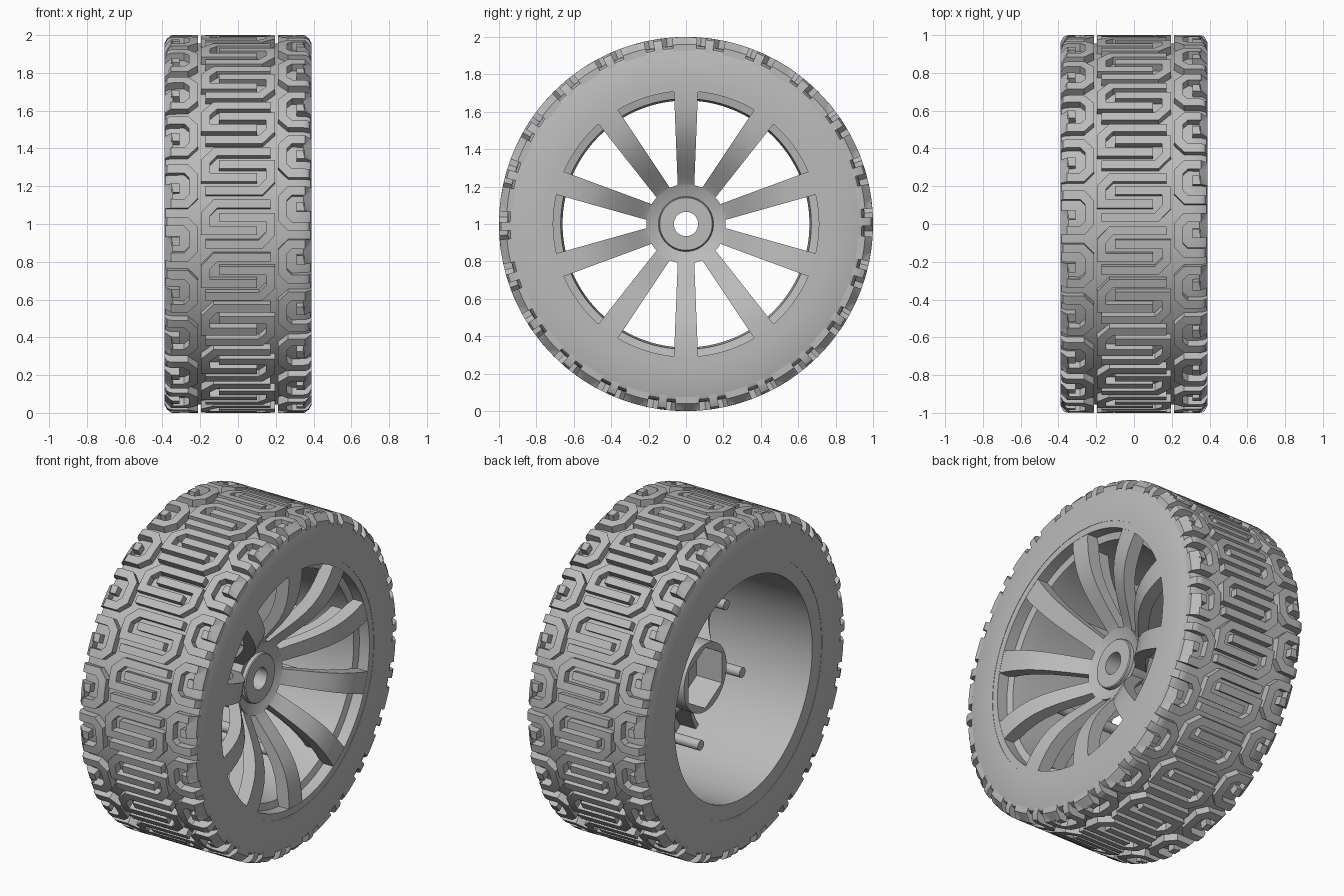
import bpy, bmesh, math
from mathutils import Vector

if "Cube" in bpy.data.objects:
    bpy.data.objects.remove(bpy.data.objects["Cube"])

GREY = (0.5, 0.5, 0.5, 1)
mat = bpy.data.materials.new("plain grey")
mat.use_nodes = True
mat.diffuse_color = GREY
mat.node_tree.nodes["Principled BSDF"].inputs["Base Color"].default_value = GREY


def polar(x, r, a):
    """Point on the wheel: x along the axle, a measured from the top."""
    return Vector((x, r * math.sin(a), 1 + r * math.cos(a)))


def finish(bm, name, angle=30):
    bmesh.ops.recalc_face_normals(bm, faces=bm.faces)
    mesh = bpy.data.meshes.new(name)
    bm.to_mesh(mesh)
    bm.free()
    mesh.materials.append(mat)
    ob = bpy.data.objects.new(name, mesh)
    bpy.context.collection.objects.link(ob)
    bpy.ops.object.select_all(action='DESELECT')
    ob.select_set(True)
    bpy.context.view_layer.objects.active = ob
    bpy.ops.object.shade_smooth_by_angle(angle=math.radians(angle))
    return ob


def loft(bm, rings, closed=False):
    """Skin rings of points; cap the ends unless the loft closes on itself."""
    rows = [[bm.verts.new(p) for p in ring] for ring in rings]
    n = len(rows[0])
    pairs = list(zip(rows, rows[1:] + rows[:1])) if closed else list(zip(rows, rows[1:]))
    for a, b in pairs:
        for i in range(n):
            j = (i + 1) % n
            bm.faces.new((a[i], a[j], b[j], b[i]))
    if not closed:
        bm.faces.new(rows[0])
        bm.faces.new(rows[-1])


def lathe(name, profile, segments=180, hexes=()):
    """Closed (x, r) profile spun round the axle; listed points become hexagons."""
    def radius(k, r, a):
        if k not in hexes:
            return r
        return r * math.cos(math.pi / 6) / math.cos(a % (math.pi / 3) - math.pi / 6)
    bm = bmesh.new()
    turns = [math.tau * i / segments for i in range(segments)]
    loft(bm, [[polar(x, radius(k, r, a), a) for a in turns]
              for k, (x, r) in enumerate(profile)], closed=True)
    return finish(bm, name)


# Tyre carcass and rim barrel
half = [(.39, .75), (.39, .925), (.383, .94), (.36, .952), (.3, .956)]
lathe("tyre_carcass", half + [(-x, r) for x, r in reversed(half)], 176)
lathe("rim_barrel", [(-.388, .66), (-.388, .752), (.388, .752), (.388, .71),
                     (.32, .71), (.31, .67), (.2, .66)])

# Tread: raised meandering strips wrapped round the carcass
REPEATS = 22
PITCH = math.tau / REPEATS
centre_hook = [(.172, .25), (-.12, .25), (-.172, .195), (-.172, .107), (.1, .107)]
shoulder_hook = [(.31, .15), (.368, .15), (.368, .235), (.275, .235), (.236, .195),
                 (.236, .085), (.275, .045), (.39, .045)]


def half_turn(path):
    return [(-x, PITCH - v) for x, v in path]


def resample(path, step=.015):
    pts = [Vector(p) for p in path]
    out = []
    for a, b in zip(pts, pts[1:]):
        n = max(1, math.ceil((b - a).length / step))
        out += [a.lerp(b, i / n) for i in range(n)]
    return out + [pts[-1]]


def tread_radius(x):
    t = min(1, max(0, (abs(x) - .345) / .045))
    return 1 - .04 * (1 - math.sqrt(1 - t * t))


def strip(bm, path, width, start):
    pts = resample(path)
    rings = []
    for i, p in enumerate(pts):
        before = (p - pts[max(i - 1, 0)]).normalized()
        after = (pts[min(i + 1, len(pts) - 1)] - p).normalized()
        t = (before + after).normalized()
        side = Vector((-t.y, t.x))
        d = after if after.length else before
        side *= width / 2 / max(.5, abs(side.dot(Vector((-d.y, d.x)))))
        l, r = p + side, p - side
        for q in (l, r):
            q.x = max(-.39, min(.39, q.x))
        rings.append([polar(l.x, .925, start + l.y), polar(l.x, tread_radius(l.x), start + l.y),
                      polar(r.x, tread_radius(r.x), start + r.y), polar(r.x, .925, start + r.y)])
    loft(bm, rings)


for name, path, width, shift in (("centre_tread", centre_hook, .046, 0),
                                 ("shoulder_tread", shoulder_hook, .048, .3)):
    bm = bmesh.new()
    for k in range(REPEATS):
        strip(bm, path, width, (k + shift) * PITCH)
        strip(bm, half_turn(path), width, (k - shift) * PITCH)
    finish(bm, name)

# Hub with a raised boss, a through hole and a hexagonal socket behind
lathe("hub", [(.15, .065), (.15, .14), (.145, .145), (.125, .147), (.135, .18), (.15, .212),
              (.1, .212), (.06, .205), (-.13, .205), (-.13, .185), (.04, .185), (.04, .065)],
      120, hexes=(9, 10))

# Ten dished spokes
SPOKES = 10
front = [(.73, .387), (.66, .386), (.6, .38), (.54, .368), (.48, .347), (.42, .315),
         (.36, .273), (.3, .224), (.25, .18), (.2, .14), (.17, .125)]


def spoke_point(x, r, offset, a):
    return polar(x, math.hypot(r, offset), a + math.atan2(offset, r))


bm = bmesh.new()
for k in range(SPOKES):
    a = math.tau * k / SPOKES
    rings = []
    for r, x in front:
        w = .044 + .02 * (r - .2) / .5
        back = x - .08
        rings.append([spoke_point(x, r, -w, a), spoke_point(x, r, w, a),
                      spoke_point(back, r, w, a), spoke_point(back, r, -w, a)])
    loft(bm, rings)
finish(bm, "spokes")

# Thin stiffening ribs and axial pins behind alternate spokes
ribs, pins = bmesh.new(), bmesh.new()
for k in range(SPOKES // 2):
    a = math.tau * 2 * k / SPOKES
    rings = [[spoke_point(x - d, r, o, a) for d, o in
              ((.05, -.015), (.05, .015), (.19, .015), (.19, -.015))] for r, x in front[1:-1]]
    loft(ribs, rings)
    a += math.tau / SPOKES
    mid = polar(0, .42, a)
    circle = [(.03 * math.cos(t), .03 * math.sin(t))
              for t in (math.tau * i / 24 for i in range(24))]
    loft(pins, [[mid + Vector((x, y, z)) for y, z in circle] for x in (.27, -.1)])
finish(ribs, "spoke_ribs")
finish(pins, "spoke_pins")
